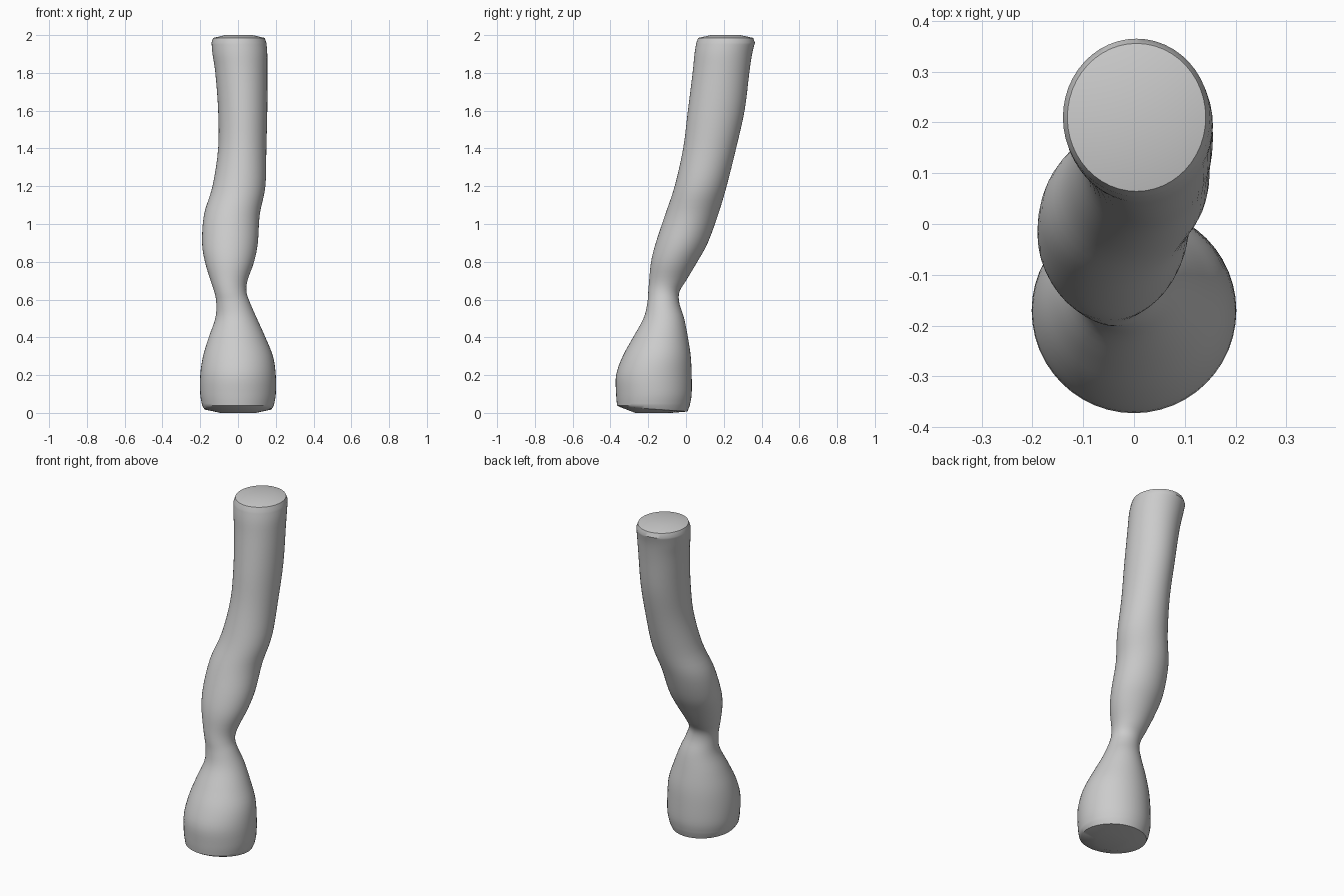
import bpy, bmesh, math

cube = bpy.data.objects.get("Cube")
if cube:
    bpy.data.objects.remove(cube, do_unlink=True)

SIDES = 48
STEPS = 4

# Outline of the limb: height, left/right limits in x, front/back limits in y
OUTLINE = [
    (0.04, -.19, .19, -.365, .02),
    (0.10, -.20, .20, -.37, .03),
    (0.20, -.20, .20, -.37, .03),
    (0.30, -.185, .185, -.335, .025),
    (0.40, -.155, .145, -.28, .01),
    (0.50, -.12, .10, -.225, -.01),
    (0.58, -.115, .065, -.205, -.035),
    (0.64, -.125, .045, -.20, -.035),
    (0.70, -.145, .05, -.195, 0),
    (0.80, -.175, .085, -.185, .06),
    (0.90, -.19, .105, -.16, .115),
    (1.05, -.18, .115, -.11, .17),
    (1.20, -.135, .145, -.06, .215),
    (1.40, -.105, .15, -.015, .265),
    (1.60, -.105, .155, .01, .31),
    (1.80, -.12, .155, .035, .335),
    (1.90, -.135, .155, .045, .35),
    (1.96, -.14, .15, .055, .365),
]


def blend(a, b, c, d, t):
    """Smooth curve value between b and c."""
    return 0.5 * (2*b + (c - a)*t + (2*a - 5*b + 4*c - d)*t*t
                  + (3*b - a - 3*c + d)*t**3)


def smooth_rows(rows):
    padded = [rows[0]] + rows + [rows[-1]]
    result = []
    for i in range(len(rows) - 1):
        for s in range(STEPS):
            result.append([blend(*v, s / STEPS) for v in zip(*padded[i:i + 4])])
    return result + [list(rows[-1])]


def ring(bm, row, scale=1.0, tilt=0.0):
    z, x0, x1, y0, y1 = row
    cx, cy = (x0 + x1) / 2, (y0 + y1) / 2
    rx, ry = (x1 - x0) / 2 * scale, (y1 - y0) / 2 * scale
    verts = []
    for i in range(SIDES):
        a = math.tau * i / SIDES
        y = ry * math.sin(a)
        verts.append(bm.verts.new((cx + rx * math.cos(a), cy + y, z + tilt * y)))
    return verts


def cap(bm, edge, row, flip):
    """Close an end with a slightly domed disc."""
    inner = ring(bm, row, 0.5)
    join(bm, inner, edge) if flip else join(bm, edge, inner)
    bm.faces.new(inner[::-1] if flip else inner)


def join(bm, low, high):
    for i in range(SIDES):
        j = (i + 1) % SIDES
        bm.faces.new((low[i], low[j], high[j], high[i]))


# Limb: loft through the outline with rounded rims and closed ends
bm = bmesh.new()
rows = smooth_rows(OUTLINE)
bottom = [0.02] + rows[0][1:]
top = [1.985] + rows[-1][1:]
rings = [ring(bm, bottom, 0.94, -0.07)]
rings += [ring(bm, row) for row in rows]
rings.append(ring(bm, top, 0.94))
for low, high in zip(rings, rings[1:]):
    join(bm, low, high)
cap(bm, rings[0], [0.0] + bottom[1:], True)
cap(bm, rings[-1], [2.0] + top[1:], False)
bmesh.ops.recalc_face_normals(bm, faces=bm.faces)

mesh = bpy.data.meshes.new("limb")
bm.to_mesh(mesh)
bm.free()
limb = bpy.data.objects.new("limb", mesh)
bpy.context.collection.objects.link(limb)

# Plain grey colour
grey = bpy.data.materials.new("light_grey")
grey.use_nodes = True
grey.diffuse_color = (0.6, 0.6, 0.6, 1)
grey.node_tree.nodes["Principled BSDF"].inputs["Base Color"].default_value = (0.6, 0.6, 0.6, 1)
mesh.materials.append(grey)

bpy.context.view_layer.objects.active = limb
limb.select_set(True)
bpy.ops.object.shade_smooth_by_angle(angle=math.radians(35))
